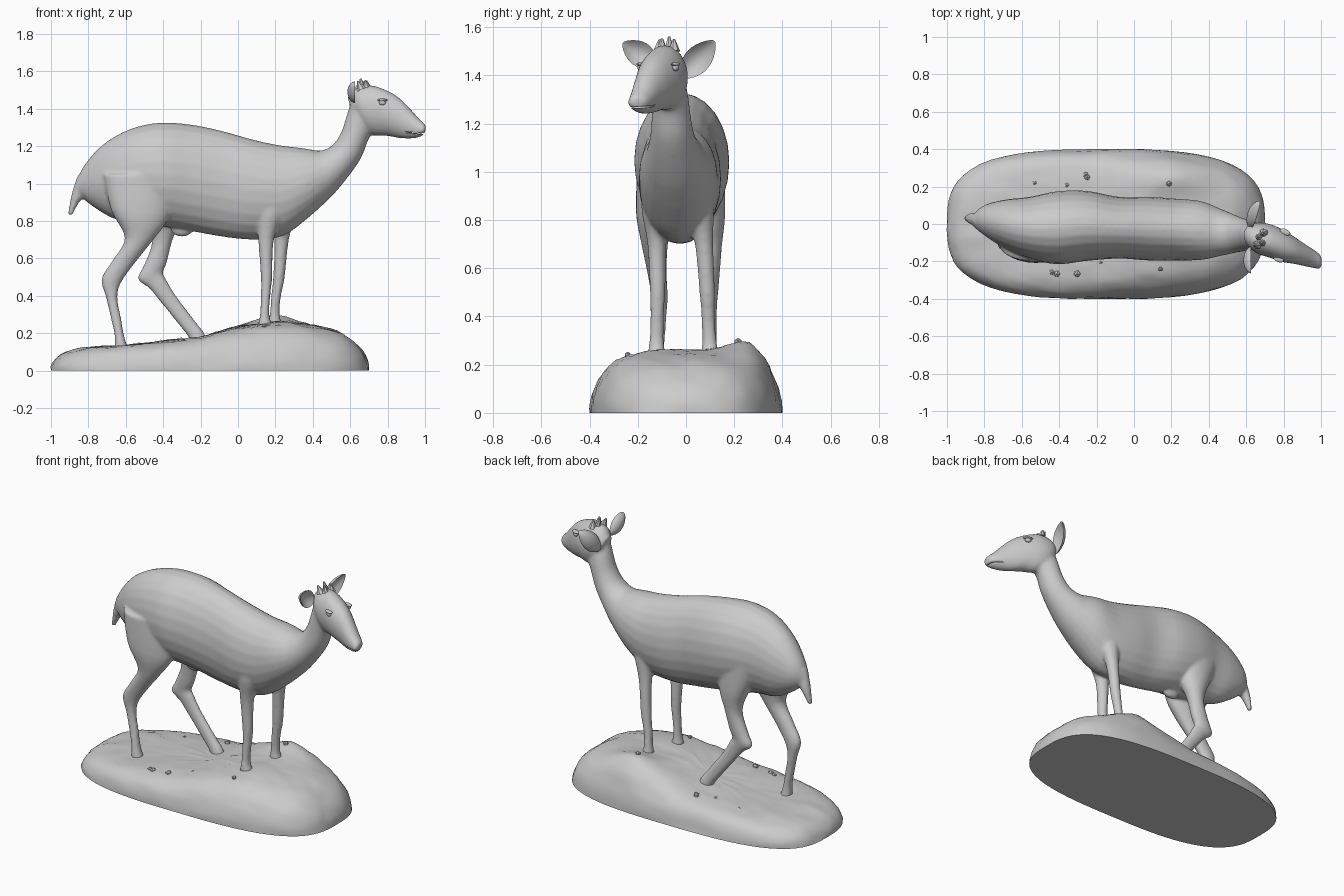
import bpy, bmesh, math, random
from mathutils import Vector, Matrix, noise

if "Cube" in bpy.data.objects:
    bpy.data.objects.remove(bpy.data.objects["Cube"])

random.seed(4)


def finish(bm, name, angle=40):
    bmesh.ops.recalc_face_normals(bm, faces=bm.faces[:])
    me = bpy.data.meshes.new(name)
    bm.to_mesh(me)
    bm.free()
    ob = bpy.data.objects.new(name, me)
    bpy.context.collection.objects.link(ob)
    bpy.ops.object.select_all(action='DESELECT')
    ob.select_set(True)
    bpy.context.view_layer.objects.active = ob
    bpy.ops.object.shade_smooth_by_angle(angle=math.radians(angle))
    return ob


def spline(a, b, c, d, t):
    return 0.5 * (2 * b + (c - a) * t + (2 * a - 5 * b + 4 * c - d) * t * t + (3 * b - a - 3 * c + d) * t ** 3)


def loft(bm, secs, steps=4, n=24):
    """Elliptical sections: edge point A (x, z), edge point B (x, z), centre y, half width."""
    fine = []
    for i in range(len(secs) - 1):
        p = [secs[max(i - 1, 0)], secs[i], secs[i + 1], secs[min(i + 2, len(secs) - 1)]]
        fine += [[spline(*q, k / steps) for q in zip(*p)] for k in range(steps)]
    fine.append(secs[-1])
    rings = []
    for ax, az, bx, bz, y, w in fine:
        ring = []
        for k in range(n):
            a = 2 * math.pi * k / n
            c, s = math.cos(a) / 2, math.sin(a)
            ring.append(bm.verts.new(((ax + bx) / 2 + (ax - bx) * c, y + w * s,
                                      (az + bz) / 2 + (az - bz) * c)))
        rings.append(ring)
    for r0, r1 in zip(rings, rings[1:]):
        for k in range(n):
            bm.faces.new((r0[k], r0[(k + 1) % n], r1[(k + 1) % n], r1[k]))
    bm.faces.new(rings[0])
    bm.faces.new(rings[-1][::-1])


# Animal: overlapping lofts fused into one skin
bm = bmesh.new()
# trunk and neck
loft(bm, [(-.87, 1.0, -.85, .94, .02, .03), (-.82, 1.10, -.78, .88, .02, .08),
          (-.72, 1.21, -.66, .81, 0, .13), (-.58, 1.29, -.54, .79, -.02, .165),
          (-.42, 1.325, -.4, .77, -.02, .195), (-.25, 1.315, -.25, .745, -.01, .187),
          (-.08, 1.28, -.08, .715, -.02, .165), (.08, 1.235, .08, .70, -.025, .17),
          (.22, 1.205, .24, .72, -.03, .165), (.34, 1.19, .38, .82, -.035, .157),
          (.43, 1.175, .5, .93, -.045, .125)])
loft(bm, [(.34, 1.19, .38, .82, -.035, .155), (.43, 1.175, .5, .93, -.045, .125),
          (.5, 1.2, .6, 1.05, -.055, .097), (.55, 1.27, .66, 1.14, -.06, .083),
          (.58, 1.36, .70, 1.24, -.065, .076), (.61, 1.46, .74, 1.29, -.075, .07)])
# head
loft(bm, [(.585, 1.46, .63, 1.34, -.06, .05), (.63, 1.51, .69, 1.27, -.075, .083),
          (.71, 1.525, .74, 1.255, -.09, .09), (.79, 1.5, .79, 1.255, -.115, .088),
          (.86, 1.46, .85, 1.245, -.14, .073), (.92, 1.4, .90, 1.24, -.165, .06),
          (.965, 1.35, .95, 1.243, -.185, .05), (.997, 1.32, .985, 1.255, -.2, .04),
          (1.006, 1.305, 1.0, 1.275, -.205, .022)])
# front legs
loft(bm, [(.06, 1.0, .32, 1.0, -.12, .06), (.10, .85, .25, .85, -.13, .055),
          (.108, .7, .192, .7, -.122, .038), (.122, .5, .183, .5, -.118, .032),
          (.122, .4, .173, .4, -.12, .028), (.118, .3, .167, .3, -.122, .03),
          (.105, .24, .185, .24, -.122, .038)])
loft(bm, [(.12, 1.0, .36, 1.0, .05, .06), (.18, .83, .31, .83, .06, .055),
          (.195, .7, .272, .7, .075, .038), (.188, .5, .25, .5, .088, .032),
          (.178, .4, .23, .4, .092, .028), (.17, .3, .222, .3, .097, .03),
          (.16, .24, .24, .24, .10, .038)])
# hind legs
loft(bm, [(-.72, 1.05, -.32, 1.05, -.115, .085), (-.68, .86, -.37, .82, -.13, .078),
          (-.605, .71, -.46, .69, -.13, .055), (-.67, .59, -.555, .57, -.12, .04),
          (-.73, .49, -.625, .47, -.11, .034), (-.705, .39, -.645, .39, -.11, .028),
          (-.68, .28, -.625, .28, -.115, .026), (-.66, .19, -.61, .19, -.12, .03),
          (-.66, .11, -.585, .11, -.12, .038)])
loft(bm, [(-.62, 1.05, -.26, 1.05, .075, .085), (-.52, .86, -.31, .8, .09, .073),
          (-.46, .7, -.35, .7, .10, .05), (-.50, .57, -.38, .58, .10, .04),
          (-.535, .49, -.40, .525, .10, .034), (-.475, .44, -.385, .49, .10, .03),
          (-.405, .355, -.335, .405, .10, .027), (-.30, .225, -.23, .265, .10, .029),
          (-.265, .18, -.18, .20, .10, .034), (-.25, .14, -.16, .14, .10, .036)])
# tail
loft(bm, [(-.86, 1.04, -.77, .96, .02, .04), (-.885, .96, -.82, .93, .025, .034),
          (-.90, .89, -.855, .89, .03, .026), (-.91, .832, -.885, .832, .03, .014)])
# belly bump
bmesh.ops.create_uvsphere(bm, u_segments=16, v_segments=8, radius=1,
                          matrix=Matrix.Translation((-.3, -.01, .755)) @ Matrix.Diagonal((.06, .03, .04, 1)))
body = finish(bm, "animal_body", 180)
rm = body.modifiers.new("fuse", 'REMESH')
rm.mode = 'VOXEL'
rm.voxel_size = 0.0095
rm.use_smooth_shade = True
sm = body.modifiers.new("soften", 'SMOOTH')
sm.factor, sm.iterations = 0.5, 5

# Mouth slit
bm = bmesh.new()
bmesh.ops.create_cube(bm, size=1, matrix=Matrix.Translation((.975, -.19, 1.269))
                      @ Matrix.Rotation(math.radians(-24), 4, 'Z') @ Matrix.Rotation(math.radians(5), 4, 'Y')
                      @ Matrix.Diagonal((.13, .2, .006, 1)))
cutter = finish(bm, "mouth_cutter")
cutter.hide_render = True
cutter.hide_viewport = True
bo = body.modifiers.new("mouth", 'BOOLEAN')
bo.operation, bo.object = 'DIFFERENCE', cutter


# Ears: flattened leaves with a hollow front
def ear(name, root, tip, width):
    root, tip = Vector(root), Vector(tip)
    axis = (tip - root).normalized()
    front = Vector((1, 0, 0))
    front = (front - axis * front.dot(axis)).normalized()
    m = Matrix((front, axis, front.cross(axis))).transposed().to_4x4()
    m.translation = (root + tip) / 2
    half = (tip - root).length / 2
    bm = bmesh.new()
    bmesh.ops.create_uvsphere(bm, u_segments=24, v_segments=16, radius=1)
    for v in bm.verts:
        x, y, z = v.co
        rr = min(1, y * y + z * z)
        depth = 0.03 * x if x < 0 else -0.022 * (1 - rr) + 0.004 * x
        taper = 1 - 0.3 * y * y - 0.1 * y
        v.co = m @ Vector((depth + 0.01 * rr, y * half, z * width * taper))
    return finish(bm, name, 60)


ear("ear_near", (.615, -.125, 1.445), (.615, -.262, 1.535), .052)
ear("ear_far", (.61, -.015, 1.395), (.665, .12, 1.545), .055)

# Eyes with brow lids
for side, pos in (("near", (.772, -.187, 1.432)), ("far", (.808, -.043, 1.432))):
    for part, dz, s in (("eye", 0, (.02, .014, .014)), ("eyelid", .014, (.03, .016, .008))):
        bm = bmesh.new()
        bmesh.ops.create_uvsphere(bm, u_segments=16, v_segments=10, radius=1,
                                  matrix=Matrix.Translation(Vector(pos) + Vector((0, 0, dz)))
                                  @ Matrix.Rotation(math.radians(-24), 4, 'Z') @ Matrix.Diagonal((*s, 1)))
        finish(bm, f"{part}_{side}", 60)

# Crown tuft
bm = bmesh.new()
for x, y, h, tilt in ((.665, -.07, .075, -18), (.685, -.1, .055, -10), (.69, -.05, .05, -8), (.65, -.11, .05, -25)):
    bmesh.ops.create_cone(bm, segments=7, cap_ends=True, radius1=.026, radius2=.005, depth=h,
                          matrix=Matrix.Translation((x, y, 1.525)) @ Matrix.Rotation(math.radians(tilt), 4, 'Y'))
finish(bm, "crown_tuft")


# Rocky base: rounded oblong mound, higher under the front legs
def ground(x, y):
    pts = [(-1.1, .12), (-.6, .135), (-.2, .18), (0, .235), (.2, .265), (.45, .265), (.8, .27)]
    h = pts[-1][1]
    for (x0, h0), (x1, h1) in zip(pts, pts[1:]):
        if x0 <= x <= x1:
            h = h0 + (h1 - h0) * (x - x0) / (x1 - x0)
            break
    return h + .065 * math.exp(-((x - .2) / .2) ** 2 - ((y - .27) / .11) ** 2)


bm = bmesh.new()
N, R = 80, 22
rings = []
for i in range(1, R + 1):
    r = math.sin(math.pi / 2 * i / R)
    ring = []
    for k in range(N):
        c, s = math.cos(2 * math.pi * k / N), math.sin(2 * math.pi * k / N)
        d = (abs(c) ** 3 + abs(s) ** 3) ** (-1 / 3)
        x, y = -.15 + .85 * r * d * c, .4 * r * d * s
        p = 4.3 if x > 0 else 4.3 + min(1, -x * 1.6) * 5
        z = ground(x, y) * math.sqrt(max(0, 1 - r ** p))
        q = Vector((x, y, z))
        if i < R:
            q += noise.noise_vector(q * 9) * .007 + noise.noise_vector(q * 28) * .004
        q.z = max(q.z, 0)
        ring.append(bm.verts.new(q))
    rings.append(ring)
top = bm.verts.new((-.15, 0, ground(-.15, 0)))
for k in range(N):
    j = (k + 1) % N
    bm.faces.new((top, rings[0][k], rings[0][j]))
    for a, b in zip(rings, rings[1:]):
        bm.faces.new((a[k], b[k], b[j], a[j]))
bm.faces.new(rings[-1][::-1])
finish(bm, "rocky_base", 30)

# Pebbles and a twig on the base
bm = bmesh.new()
spots = [(-.53, .22), (-.25, .25)] + [(random.uniform(-.7, .4), random.choice((-1, 1)) * random.uniform(.2, .28))
                                      for _ in range(8)]
for x, y in spots:
    bmesh.ops.create_icosphere(bm, subdivisions=1, radius=random.uniform(.012, .02),
                               matrix=Matrix.Translation((x, y, ground(x, y) * .94)))
finish(bm, "pebbles", 20)
